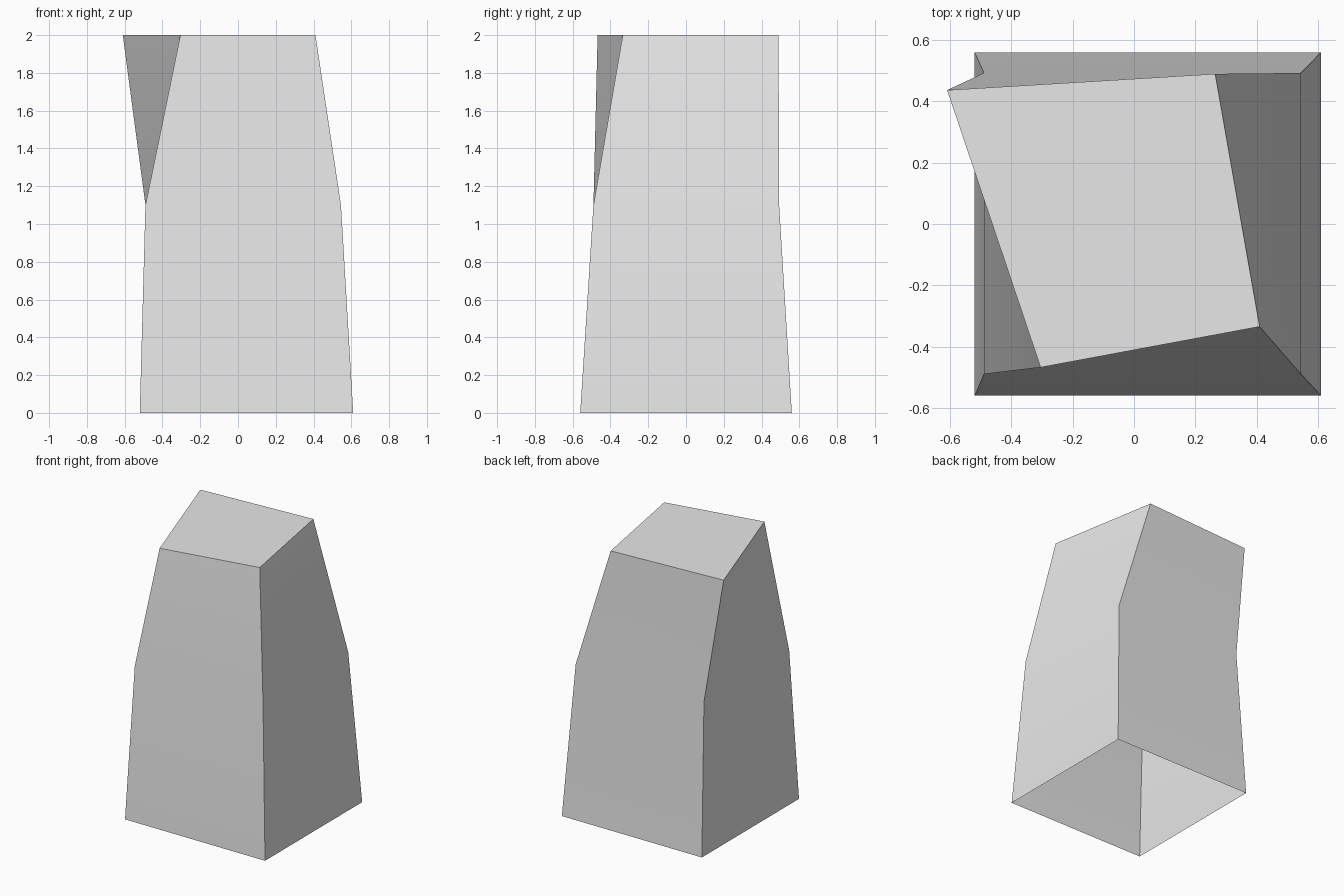
import bpy, bmesh, math

old = bpy.data.objects.get("Cube")
if old:
    bpy.data.objects.remove(old, do_unlink=True)

# Plain grey stone
GREY = (0.8, 0.8, 0.8, 1.0)
mat = bpy.data.materials.new("light_grey")
mat.use_nodes = True
mat.diffuse_color = GREY
mat.node_tree.nodes["Principled BSDF"].inputs["Base Color"].default_value = GREY


def box_ring(x0, x1, y0, y1, z):
    return [(x0, y0, z), (x1, y0, z), (x1, y1, z), (x0, y1, z)]


# Foot, waist and twisted crown of the block
sections = [
    box_ring(-0.52, 0.61, -0.56, 0.56, 0),
    box_ring(-0.49, 0.545, -0.49, 0.493, 1.1),
    [(-0.305, -0.468, 2), (0.41, -0.335, 2), (0.265, 0.49, 2), (-0.61, 0.437, 2)],
]

bm = bmesh.new()
rings = [[bm.verts.new(p) for p in section] for section in sections]

# Walls between neighbouring sections; the underside stays open
for low, high in zip(rings, rings[1:]):
    for i in range(4):
        j = (i + 1) % 4
        bm.faces.new((low[i], low[j], high[j], high[i]))

# Flat cap
bm.faces.new(rings[-1])

mesh = bpy.data.meshes.new("twisted_block")
bm.to_mesh(mesh)
bm.free()
mesh.materials.append(mat)
block = bpy.data.objects.new("twisted_block", mesh)
bpy.context.collection.objects.link(block)

# Walls blend smoothly over the waist, corners stay sharp
bpy.context.view_layer.objects.active = block
block.select_set(True)
bpy.ops.object.shade_smooth_by_angle(angle=math.radians(30))
